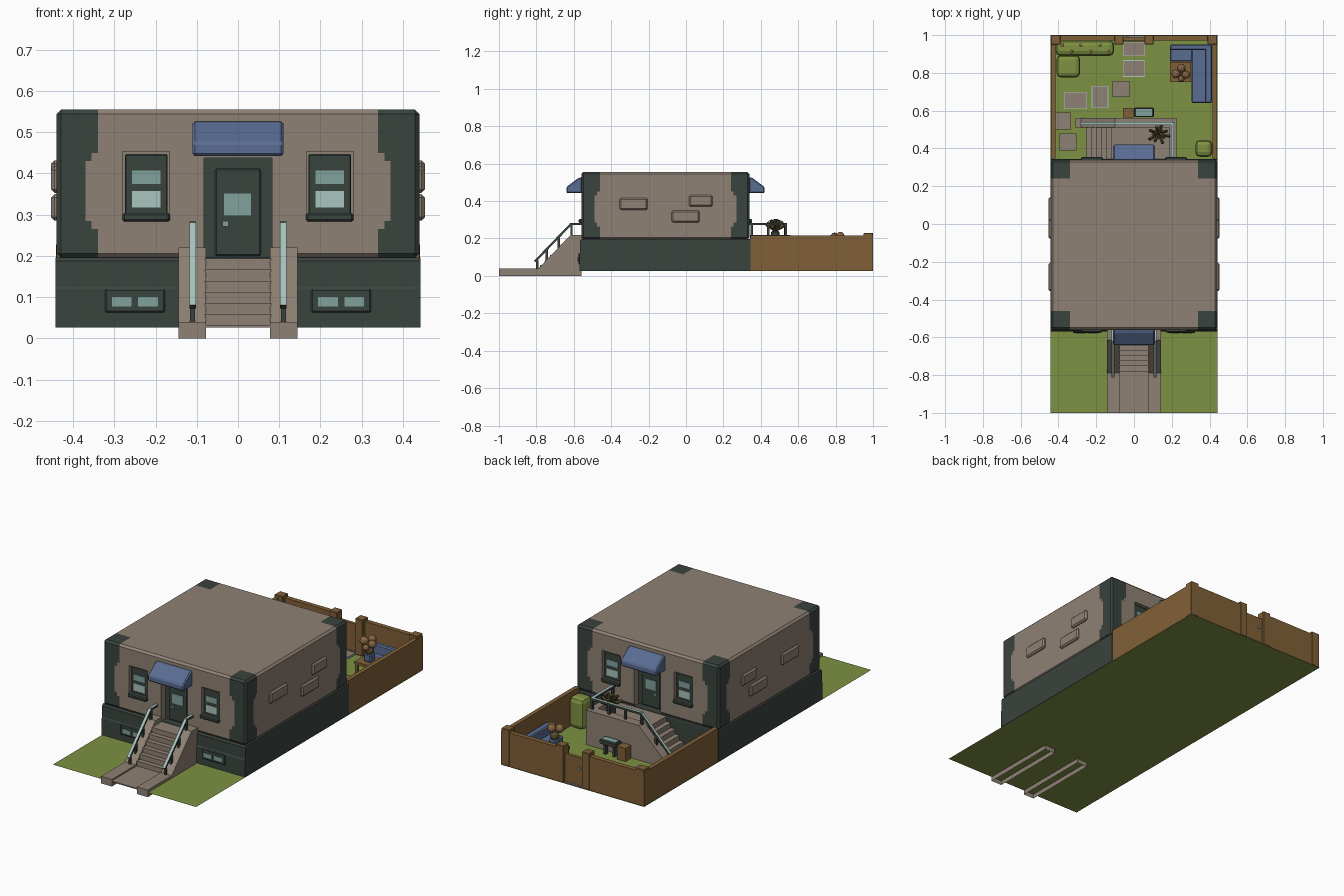
import bpy, bmesh, math
from mathutils import Vector, Matrix

if "Cube" in bpy.data.objects:
    bpy.data.objects.remove(bpy.data.objects["Cube"])


def mat(name, *rgb):
    m = bpy.data.materials.new(name)
    m.diffuse_color = (*rgb, 1)
    m.use_nodes = True
    m.node_tree.nodes["Principled BSDF"].inputs["Base Color"].default_value = m.diffuse_color
    return m


TAUPE = mat("taupe plaster", 0.275, 0.22, 0.175)
DARK = mat("charcoal green", 0.042, 0.056, 0.048)
GRASS = mat("grass green", 0.205, 0.285, 0.055)
BROWN = mat("fence brown", 0.22, 0.118, 0.04)
BLUE = mat("canvas blue", 0.1, 0.15, 0.29)
TEAL = mat("glass teal", 0.22, 0.36, 0.335)
PALE = mat("pale teal", 0.40, 0.56, 0.52)
LEAF = mat("hedge green", 0.215, 0.29, 0.055)
ORANGE = mat("dry flower", 0.26, 0.14, 0.06)
OLIVE = mat("dark olive foliage", 0.095, 0.075, 0.028)


def finish(name, bm, *mats):
    bmesh.ops.recalc_face_normals(bm, faces=bm.faces)
    me = bpy.data.meshes.new(name)
    for m in mats:
        me.materials.append(m)
    bm.to_mesh(me)
    bm.free()
    ob = bpy.data.objects.new(name, me)
    bpy.context.collection.objects.link(ob)
    return ob


def add_box(bm, xs, ys, zs):
    size = [abs(a[1] - a[0]) for a in (xs, ys, zs)]
    mid = [(a[0] + a[1]) / 2 for a in (xs, ys, zs)]
    bmesh.ops.create_cube(bm, size=1, matrix=Matrix.Translation(mid) @ Matrix.Diagonal((*size, 1)))


def box(name, xs, ys, zs, m, bevel=0, seg=1):
    bm = bmesh.new()
    add_box(bm, xs, ys, zs)
    if bevel:
        bmesh.ops.bevel(bm, geom=bm.edges[:], offset=bevel, segments=seg, affect='EDGES', profile=0.5)
    return finish(name, bm, m)


def prism(name, pts, axis, a, b, m, bevel=0, open_bottom=False):
    """Profile (u, z) swept along x or y; u is the other horizontal axis."""
    bm = bmesh.new()
    at = lambda t, u, z: (t, u, z) if axis == 'x' else (u, t, z)
    f = bm.faces.new([bm.verts.new(at(a, *p)) for p in pts])
    ext = bmesh.ops.extrude_face_region(bm, geom=[f])['geom']
    bmesh.ops.translate(bm, verts=[v for v in ext if isinstance(v, bmesh.types.BMVert)],
                        vec=at(b - a, 0, 0))
    bmesh.ops.recalc_face_normals(bm, faces=bm.faces)
    if bevel:
        bmesh.ops.bevel(bm, geom=bm.edges[:], offset=bevel, segments=1, affect='EDGES')
    if open_bottom:
        low = [f for f in bm.faces if f.calc_center_median().z < 0.001]
        bmesh.ops.delete(bm, geom=low, context='FACES_ONLY')
    return finish(name, bm, m)


def rail(name, path, posts):
    """Handrail with pale top faces, plus posts given as (x, y, z0, z1)."""
    bm = bmesh.new()
    for p, q in zip(path, path[1:]):
        p, q = Vector(p), Vector(q)
        rot = (q - p).to_track_quat('Y', 'Z').to_matrix().to_4x4()
        bmesh.ops.create_cube(bm, size=1, matrix=Matrix.Translation((p + q) / 2) @ rot @
                              Matrix.Diagonal((0.016, (q - p).length + 0.008, 0.012, 1)))
    bm.normal_update()
    for f in bm.faces:
        f.material_index = int(f.normal.z > 0.5)
    for x, y, z0, z1 in posts:
        add_box(bm, (x - 0.006, x + 0.006), (y - 0.006, y + 0.006), (z0, z1))
    finish(name, bm, DARK, PALE)


def balls(name, spots, m, scale=(1, 1, 1)):
    bm = bmesh.new()
    for x, y, z, r in spots:
        bmesh.ops.create_icosphere(bm, subdivisions=2, radius=r,
                                   matrix=Matrix.Translation((x, y, z)) @ Matrix.Diagonal((*scale, 1)))
    return finish(name, bm, m)


# ground
bm = bmesh.new()
bmesh.ops.create_grid(bm, x_segments=1, y_segments=1, size=1,
                      matrix=Matrix.Translation((0, 0, 0.025)) @ Matrix.Diagonal((0.442, 1, 1, 1)))
finish("lawn", bm, GRASS)

# house walls, with door and window recesses cut out
walls = box("house_walls", (-0.44, 0.44), (-0.56, 0.34), (0.195, 0.555), TAUPE, 0.011)
bm = bmesh.new()
for yf, s in ((-0.56, -1), (0.34, 1)):
    add_box(bm, (-0.082, 0.082), (yf - s * 0.05, yf + s * 0.05), (0.18, 0.437))
    for c in (-0.2225, 0.2225):
        add_box(bm, (c - 0.057, c + 0.057), (yf - s * 0.03, yf + s * 0.05), (0.292, 0.453))
cutter = finish("recess_cutter", bm, TAUPE)
cutter.hide_render = True
mod = walls.modifiers.new("recesses", 'BOOLEAN')
mod.object, mod.operation, mod.solver = cutter, 'DIFFERENCE', 'EXACT'
cut = bpy.data.meshes.new_from_object(walls.evaluated_get(bpy.context.evaluated_depsgraph_get()))
bpy.data.objects.remove(walls)
bpy.data.objects.remove(cutter)

# dark corner stones on the walls, coloured by distance to the corner
bm = bmesh.new()
bm.from_mesh(cut)
planes = [((0, 0, z), (0, 0, 1)) for z in (0.265, 0.285, 0.43, 0.45)]
for w in (0.10, 0.085, 0.07):
    planes += [((sx * (0.44 - w), 0, 0), (1, 0, 0)) for sx in (-1, 1)]
    planes += [((0, y, 0), (0, 1, 0)) for y in (-0.56 + w, 0.34 - w)]
for co, no in planes:
    bmesh.ops.bisect_plane(bm, geom=bm.verts[:] + bm.edges[:] + bm.faces[:], plane_co=co, plane_no=no)
for f in bm.faces:
    c = f.calc_center_median()
    w = 0.10 if c.z > 0.45 or c.z < 0.265 else 0.07 if 0.285 < c.z < 0.43 else 0.085
    f.material_index = int(0.44 - abs(c.x) < w and 0.45 - abs(c.y + 0.11) < w)
finish("house_walls", bm, TAUPE, DARK)

# plinth
prism("plinth", [(-0.57, 0.027), (-0.57, 0.12), (-0.566, 0.126), (-0.566, 0.188), (-0.558, 0.196),
                 (0.342, 0.196), (0.345, 0.19), (0.345, 0.027)], 'x', -0.442, 0.442, DARK)

# doors, windows and awnings on the front and back
for tag, yf, s in (("front", -0.56, -1), ("back", 0.34, 1)):
    Y = lambda a, b: (yf + s * a, yf + s * b)
    box(tag + "_door_frame", (-0.082, 0.082), Y(-0.052, -0.04), (0.195, 0.437), DARK)
    box(tag + "_door", (-0.056, 0.056), Y(-0.04, -0.032), (0.2, 0.412), DARK, 0.004)
    box(tag + "_door_glass", (-0.034, 0.032), Y(-0.033, -0.029), (0.298, 0.352), TEAL)
    box(tag + "_door_handle", (-0.037, -0.023), Y(-0.033, -0.022), (0.271, 0.285), TEAL)
    for c in (-0.2225, 0.2225):
        box(tag + "_window_frame", (c - 0.052, c + 0.052), Y(-0.032, -0.012), (0.294, 0.447), DARK, 0.003)
        for z0, z1, m in ((0.375, 0.407, TEAL), (0.317, 0.357, PALE)):
            box(tag + "_window_pane", (c - 0.035, c + 0.035), Y(-0.014, -0.009), (z0, z1), m)
        box(tag + "_window_sill", (c - 0.058, c + 0.058), Y(-0.03, 0.014), (0.283, 0.304), DARK, 0.005)
    prism(tag + "_awning", [(yf - s * 0.005, 0.526), (yf + s * 0.012, 0.526), (yf + s * 0.08, 0.475),
                            (yf + s * 0.08, 0.442), (yf - s * 0.005, 0.442)], 'x', -0.11, 0.11, BLUE, 0.006)

for s in (-1, 1):
    # basement windows
    c = s * 0.25
    box("basement_window_frame", (c - 0.073, c + 0.073), (-0.576, -0.56), (0.063, 0.12), DARK, 0.004)
    for d in (-0.032, 0.032):
        box("basement_window_pane", (c + d - 0.024, c + d + 0.024), (-0.579, -0.57), (0.077, 0.1), TEAL)
    # raised bricks on the side walls
    for y0, y1, z0, z1 in ((-0.355, -0.205, 0.353, 0.417), (-0.077, 0.073, 0.286, 0.35), (0.017, 0.142, 0.37, 0.432)):
        box("wall_brick", (s * 0.43, s * 0.453), (y0, y1), (z0, z1), TAUPE, 0.008)
    # front stair cheeks with handrails, hollow underneath
    prism("front_stair_cheek", [(-1, 0), (-1, 0.04), (-0.79, 0.04), (-0.615, 0.22), (-0.56, 0.22), (-0.56, 0)],
          'x', s * 0.078, s * 0.144, TAUPE, open_bottom=True)
    x = s * 0.11
    rail("front_handrail", [(x, -0.805, 0.08), (x, -0.615, 0.277), (x, -0.56, 0.277)],
         [(x, -0.795, 0.03, 0.085), (x, -0.745, 0.07, 0.14), (x, -0.68, 0.14, 0.205), (x, -0.612, 0.2, 0.275)])

# front stairs and path
stairs = [(-1, 0.027), (-1, 0.031), (-0.78, 0.031)]
for i in range(6):
    y, z = -0.78 + i * 0.027, 0.031 + i * 0.0272
    stairs += [(y, z + 0.0272), (y + 0.027, z + 0.0272)]
stairs += [(-0.555, 0.194), (-0.555, 0.027)]
prism("front_stairs", stairs, 'x', -0.08, 0.08, TAUPE)

# back stairs, landing and walls
stairs = [(-0.255, 0.027)]
for i in range(6):
    x, z = -0.255 + i * 0.027, 0.026 + i * 0.028
    stairs += [(x, z + 0.028), (x + 0.027, z + 0.028)]
stairs += [(0.2, 0.194), (0.2, 0.027)]
prism("back_stairs", stairs, 'y', 0.342, 0.515, TAUPE)
prism("back_stair_wall", [(-0.31, 0.027), (-0.31, 0.045), (-0.28, 0.045), (-0.1, 0.22), (0.224, 0.22), (0.224, 0.027)],
      'y', 0.51, 0.56, TAUPE)
box("landing_side_wall", (0.185, 0.224), (0.342, 0.512), (0.027, 0.22), TAUPE)
rail("back_handrail", [(-0.275, 0.533, 0.095), (-0.1, 0.533, 0.277), (0.205, 0.533, 0.277), (0.205, 0.342, 0.277)],
     [(-0.265, 0.533, 0.04, 0.1), (-0.19, 0.533, 0.12, 0.18), (-0.1, 0.533, 0.2, 0.275), (0.0, 0.533, 0.2, 0.275),
      (0.1, 0.533, 0.2, 0.275), (0.205, 0.533, 0.2, 0.275), (0.205, 0.44, 0.2, 0.275), (0.205, 0.352, 0.2, 0.275)])

# garden fence, posts and gate
for s in (-1, 1):
    box("side_fence", (s * 0.416, s * 0.44), (0.346, 1), (0.027, 0.215), BROWN)
    box("back_fence", (s * 0.06, s * 0.43), (0.972, 0.998), (0.027, 0.215), BROWN)
    box("corner_post", (s * 0.39, s * 0.441), (0.95, 1), (0.027, 0.23), BROWN, 0.003)
    box("gate_post", (s * 0.056, s * 0.104), (0.95, 1), (0.027, 0.23), BROWN, 0.003)
box("gate", (-0.057, 0.057), (0.97, 0.988), (0.034, 0.185), BROWN)
box("gate_latch", (-0.042, -0.028), (0.964, 0.994), (0.12, 0.134), TEAL)

# stepping stones, some with a pale rim
for x, y, w, d, rim in ((0, 0.925, 0.11, 0.065, 1), (0, 0.823, 0.11, 0.08, 1), (-0.07, 0.715, 0.09, 0.085, 0),
                        (-0.18, 0.672, 0.08, 0.11, 1), (-0.31, 0.655, 0.115, 0.08, 1),
                        (-0.375, 0.545, 0.085, 0.09, 0), (-0.35, 0.435, 0.09, 0.09, 0)):
    if rim:
        box("stone_rim", (x - w / 2 - 0.004, x + w / 2 + 0.004), (y - d / 2 - 0.004, y + d / 2 + 0.004),
            (0.027, 0.031), PALE)
    box("stepping_stone", (x - w / 2, x + w / 2), (y - d / 2, y + d / 2), (0.027, 0.034), TAUPE)
box("gate_step", (-0.055, 0.055), (0.965, 0.998), (0.027, 0.033), TAUPE)

# hedges and flowers
for xs, ys, z in (((-0.415, -0.105), (0.89, 0.972), 0.15), ((-0.41, -0.285), (0.775, 0.895), 0.13),
                  ((0.325, 0.415), (0.355, 0.445), 0.2)):
    box("hedge", xs, ys, (0.027, z), LEAF, 0.025, 2)
balls("hedge_flowers", [(-0.38 + i * 0.05, 0.93 + 0.018 * (-1) ** i, 0.15, 0.009) for i in range(6)], ORANGE, (1, 1, 0.5))

# corner sofa
box("sofa_seat_long", (0.305, 0.412), (0.64, 0.95), (0.027, 0.085), BLUE, 0.006)
box("sofa_seat_short", (0.19, 0.31), (0.86, 0.95), (0.027, 0.085), BLUE, 0.006)
box("sofa_back_side", (0.375, 0.413), (0.64, 0.945), (0.03, 0.135), BLUE, 0.006)
box("sofa_back_rear", (0.19, 0.412), (0.92, 0.95), (0.03, 0.135), BLUE, 0.006)

# table with potted flowers
box("table_top", (0.19, 0.302), (0.752, 0.858), (0.085, 0.1), BROWN)
for x in (0.2, 0.292):
    for y in (0.762, 0.848):
        box("table_leg", (x - 0.007, x + 0.007), (y - 0.007, y + 0.007), (0.027, 0.086), BROWN)
box("table_pot", (0.228, 0.272), (0.78, 0.824), (0.1, 0.145), BLUE, 0.006)
balls("table_leaves", [(0.25, 0.8, 0.16, 0.025)], OLIVE)
balls("table_flowers", [(0.222, 0.795, 0.208, 0.024), (0.275, 0.79, 0.205, 0.022), (0.25, 0.825, 0.213, 0.023),
                        (0.25, 0.77, 0.185, 0.018)], ORANGE)

# barbecue and side cabinet
box("grill_body", (0.0, 0.105), (0.566, 0.616), (0.085, 0.11), DARK, 0.004)
box("grill_rack", (0.01, 0.095), (0.573, 0.609), (0.108, 0.113), TEAL)
for x in (0.025, 0.08):
    box("grill_leg", (x - 0.006, x + 0.006), (0.58, 0.602), (0.027, 0.09), DARK)
box("side_cabinet", (-0.057, -0.003), (0.564, 0.614), (0.027, 0.1), BROWN)

# potted plant on the landing with radiating fronds
box("landing_pot", (0.108, 0.152), (0.455, 0.499), (0.194, 0.24), DARK, 0.006)
bm = bmesh.new()
for i in range(14):
    rot = Matrix.Rotation(i * 2.4, 4, 'Z') @ Matrix.Rotation(0.2 + 0.075 * i, 4, 'Y')
    bmesh.ops.create_cone(bm, cap_ends=True, segments=4, radius1=0.005, radius2=0.009, depth=0.062,
                          matrix=Matrix.Translation((0.13, 0.477, 0.238)) @ rot @ Matrix.Translation((0, 0, 0.035)))
finish("landing_plant", bm, OLIVE)
